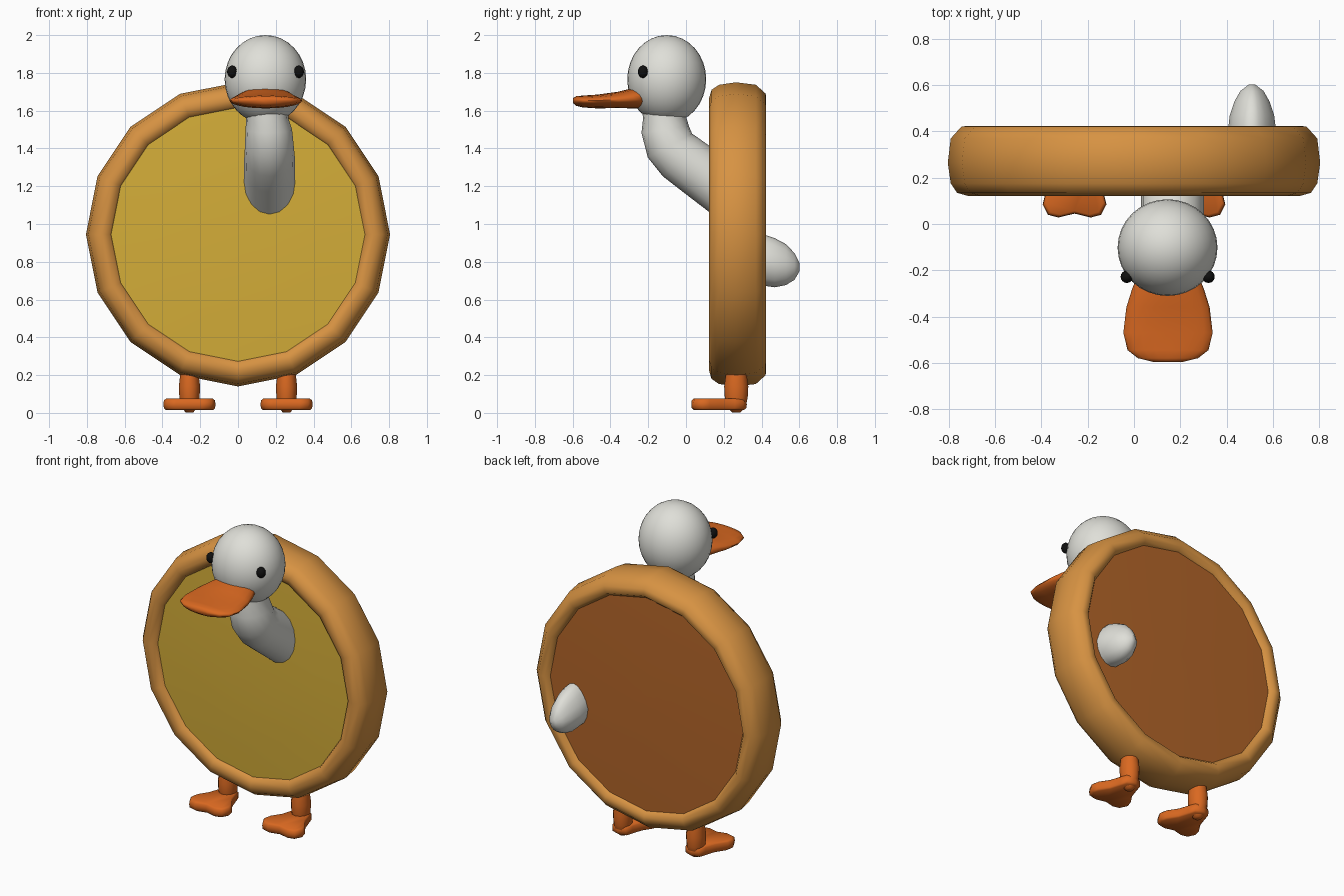
import bpy, bmesh, math
from mathutils import Vector

if "Cube" in bpy.data.objects:
    bpy.data.objects.remove(bpy.data.objects["Cube"])


def material(name, rgb):
    m = bpy.data.materials.new(name)
    m.diffuse_color = (*rgb, 1)
    m.use_nodes = True
    m.node_tree.nodes["Principled BSDF"].inputs["Base Color"].default_value = m.diffuse_color
    return m


CRUST = material("golden crust", (0.68, 0.29, 0.055))
FILLING = material("yellow filling", (0.66, 0.42, 0.04))
BASE = material("baked brown", (0.45, 0.13, 0.022))
WHITE = material("off white", (0.74, 0.74, 0.69))
ORANGE = material("orange", (0.70, 0.14, 0.015))
BLACK = material("black", (0.005, 0.005, 0.005))


def finish(name, bm, mat, angle=50):
    bmesh.ops.recalc_face_normals(bm, faces=bm.faces)
    me = bpy.data.meshes.new(name)
    bm.to_mesh(me)
    bm.free()
    me.materials.append(mat)
    me.shade_smooth()
    me.set_sharp_from_angle(angle=math.radians(angle))
    ob = bpy.data.objects.new(name, me)
    bpy.context.collection.objects.link(ob)
    return ob


def loft(name, rings, mat, closed=False, angle=50):
    """Skin a list of point rings; cap the ends or join them into a loop."""
    bm = bmesh.new()
    vs = [[bm.verts.new(p) for p in ring] for ring in rings]
    n = len(vs[0])
    pairs = list(zip(vs, vs[1:] + vs[:1])) if closed else list(zip(vs, vs[1:]))
    for a, b in pairs:
        for i in range(n):
            j = (i + 1) % n
            bm.faces.new((a[i], a[j], b[j], b[i]))
    if not closed:
        bm.faces.new(vs[0])
        bm.faces.new(vs[-1])
    return finish(name, bm, mat, angle)


def ellipse(center, u, v, n=16):
    c, u, v = Vector(center), Vector(u), Vector(v)
    return [c + u * math.cos(2 * math.pi * i / n) + v * math.sin(2 * math.pi * i / n)
            for i in range(n)]


def ball(name, center, size, mat, seg=32):
    bm = bmesh.new()
    bmesh.ops.create_uvsphere(bm, u_segments=seg, v_segments=seg // 2, radius=1)
    for v in bm.verts:
        v.co = Vector(center) + Vector(a * b for a, b in zip(v.co, size))
    return finish(name, bm, mat)


def pie_ring(r, y):
    return ellipse((0, y, 0.945), (r, 0, 0), (0, 0, r))


# pie body: crust ring with 16 sides, filling in front, base at the back
crust = [(0.665, 0.17), (0.68, 0.135), (0.72, 0.122), (0.765, 0.135), (0.792, 0.175),
         (0.805, 0.265), (0.792, 0.37), (0.745, 0.422), (0.70, 0.424), (0.67, 0.385)]
loft("crust_ring", [pie_ring(r, y) for r, y in crust], CRUST, closed=True, angle=65)
loft("pie_filling", [pie_ring(r, y) for r, y in
                     [(0.70, 0.25), (0.70, 0.155), (0.45, 0.143), (0.2, 0.138), (0.02, 0.137)]], FILLING)
loft("pie_base", [pie_ring(r, y) for r, y in
                  [(0.70, 0.25), (0.70, 0.395), (0.45, 0.402), (0.02, 0.405)]], BASE)

# neck: tube following a bend, x, y, z, radius and tilt from level
neck = [(0.147, -0.11, 1.66, 0.13, 0), (0.155, -0.112, 1.56, 0.115, 0),
        (0.163, -0.11, 1.50, 0.127, 8), (0.166, -0.085, 1.415, 0.133, 28),
        (0.167, -0.03, 1.355, 0.138, 48), (0.167, 0.07, 1.28, 0.14, 53),
        (0.167, 0.24, 1.15, 0.14, 53)]
rings = []
for x, y, z, r, tilt in neck:
    t = math.radians(tilt)
    rings.append(ellipse((x, y, z), (r * 0.97, 0, 0), (0, r * math.cos(t), r * math.sin(t))))
loft("neck", rings, WHITE)

# head and eyes
ball("head", (0.145, -0.102, 1.766), (0.216, 0.209, 0.234), WHITE)
for side, x in (("left", 0.322), ("right", -0.031)):
    ball(side + "_eye", (x, -0.228, 1.806), (0.027, 0.027, 0.033), BLACK, 16)

# flat bill: y, half width, centre z, height above and below
bill = [(-0.22, 0.13, 1.667, 0.055, 0.055), (-0.28, 0.155, 1.664, 0.056, 0.052),
        (-0.36, 0.18, 1.658, 0.042, 0.044), (-0.47, 0.193, 1.654, 0.031, 0.042),
        (-0.545, 0.175, 1.654, 0.026, 0.037), (-0.58, 0.13, 1.655, 0.022, 0.03),
        (-0.597, 0.06, 1.655, 0.012, 0.016)]
rings = []
for y, w, z, up, down in bill:
    ring = ellipse((0.147, y, z), (w, 0, 0), (0, 0, 1), 20)
    for p in ring:
        p.z = z + (p.z - z) * (up if p.z > z else down)
    rings.append(ring)
loft("bill", rings, ORANGE, angle=70)

# tail: egg shape, narrower at the top
tail = [(0.36, 0.102, 0.81, 0.137), (0.42, 0.102, 0.807, 0.135), (0.47, 0.096, 0.795, 0.13),
        (0.53, 0.076, 0.785, 0.108), (0.575, 0.05, 0.775, 0.07), (0.602, 0.015, 0.772, 0.02)]
rings = []
for y, w, z, h in tail:
    ring = ellipse((0.51, y, z), (w, 0, 0), (0, 0, h))
    for p in ring:
        p.x = 0.51 + (p.x - 0.51) * (1 - 0.25 * max(0, (p.z - z) / h))
    rings.append(ring)
loft("tail", rings, WHITE, angle=70)

# legs and webbed feet
half = [(0.07, 0.028), (0.115, 0.04), (0.138, 0.085), (0.128, 0.125), (0.085, 0.19),
        (0.062, 0.26), (0.048, 0.305)]
outline = [(0, 0.045)] + half + [(0, 0.322)] + [(-x, y) for x, y in reversed(half)]
leg = [(0.002, 0.02), (0.03, 0.045), (0.08, 0.055), (0.14, 0.058), (0.19, 0.052), (0.26, 0.045)]
for side, cx in (("left", 0.257), ("right", -0.257)):
    loft(side + "_leg", [ellipse((cx, 0.266, z), (r * 0.97, 0, 0), (0, r * 1.1, 0), 12)
                         for z, r in leg], ORANGE)
    rings = []
    for z, s in ((0.015, 0.9), (0.024, 0.98), (0.045, 1.0), (0.066, 0.98), (0.075, 0.9)):
        rings.append([(cx + x * s, 0.16 + (y - 0.16) * s, z) for x, y in outline])
    loft(side + "_foot", rings, ORANGE, angle=60)
